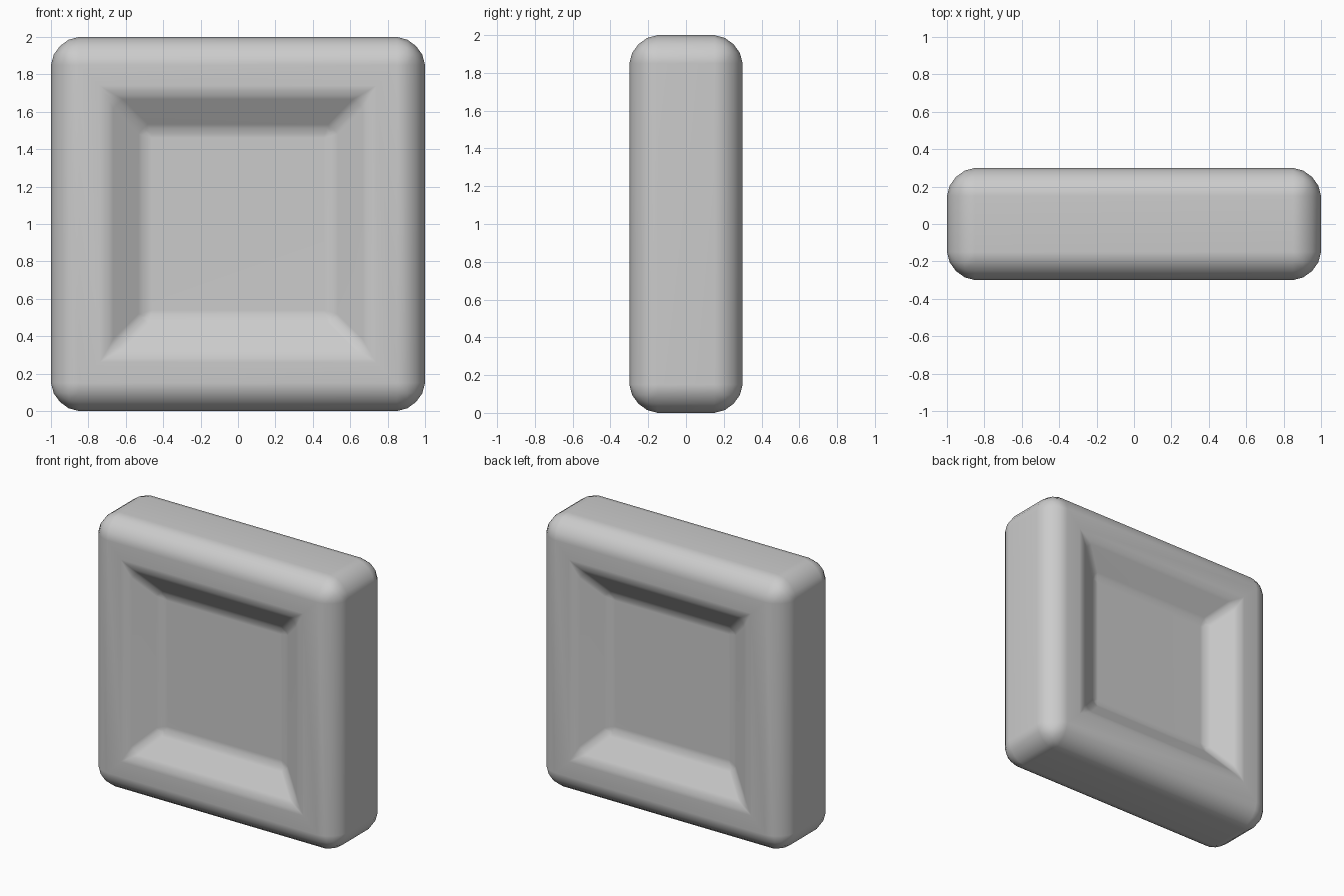
import bpy, bmesh
from mathutils import Matrix

if "Cube" in bpy.data.objects:
    bpy.data.objects.remove(bpy.data.objects["Cube"])

bm = bmesh.new()
bmesh.ops.create_cube(bm, size=1.0, matrix=Matrix.Translation((0, 0, 1)) @ Matrix.Diagonal((2, 0.6, 2, 1)))

# Rounded outer edges
bmesh.ops.bevel(bm, geom=bm.edges[:], offset=0.15, offset_type='OFFSET',
                segments=4, profile=0.46, affect='EDGES')

# Sloped tray recess on the front and back
for side in (-1, 1):
    face = max(bm.faces, key=lambda f: (f.normal.y * side > 0.99) * f.calc_area())
    for width in (0.15, 0.2):
        bmesh.ops.inset_region(bm, faces=[face], thickness=width, use_even_offset=True)
    for v in face.verts:
        v.co.y -= side * 0.14

# Soften the recess rims, mitres and floor edges
def in_recess(v):
    return abs(v.co.x) < 0.75 and abs(v.co.z - 1) < 0.75

rim_edges = [e for e in bm.edges if all(in_recess(v) for v in e.verts)]
bmesh.ops.bevel(bm, geom=rim_edges, offset=0.04, offset_type='OFFSET',
                segments=3, profile=0.5, affect='EDGES')
bmesh.ops.recalc_face_normals(bm, faces=bm.faces[:])

mesh = bpy.data.meshes.new("recessed_block")
bm.to_mesh(mesh)
bm.free()
mesh.shade_smooth()
block = bpy.data.objects.new("recessed_block", mesh)
bpy.context.collection.objects.link(block)

# Keep the flat faces flat under smooth shading
normals = block.modifiers.new("weighted_normals", 'WEIGHTED_NORMAL')
normals.keep_sharp = True
